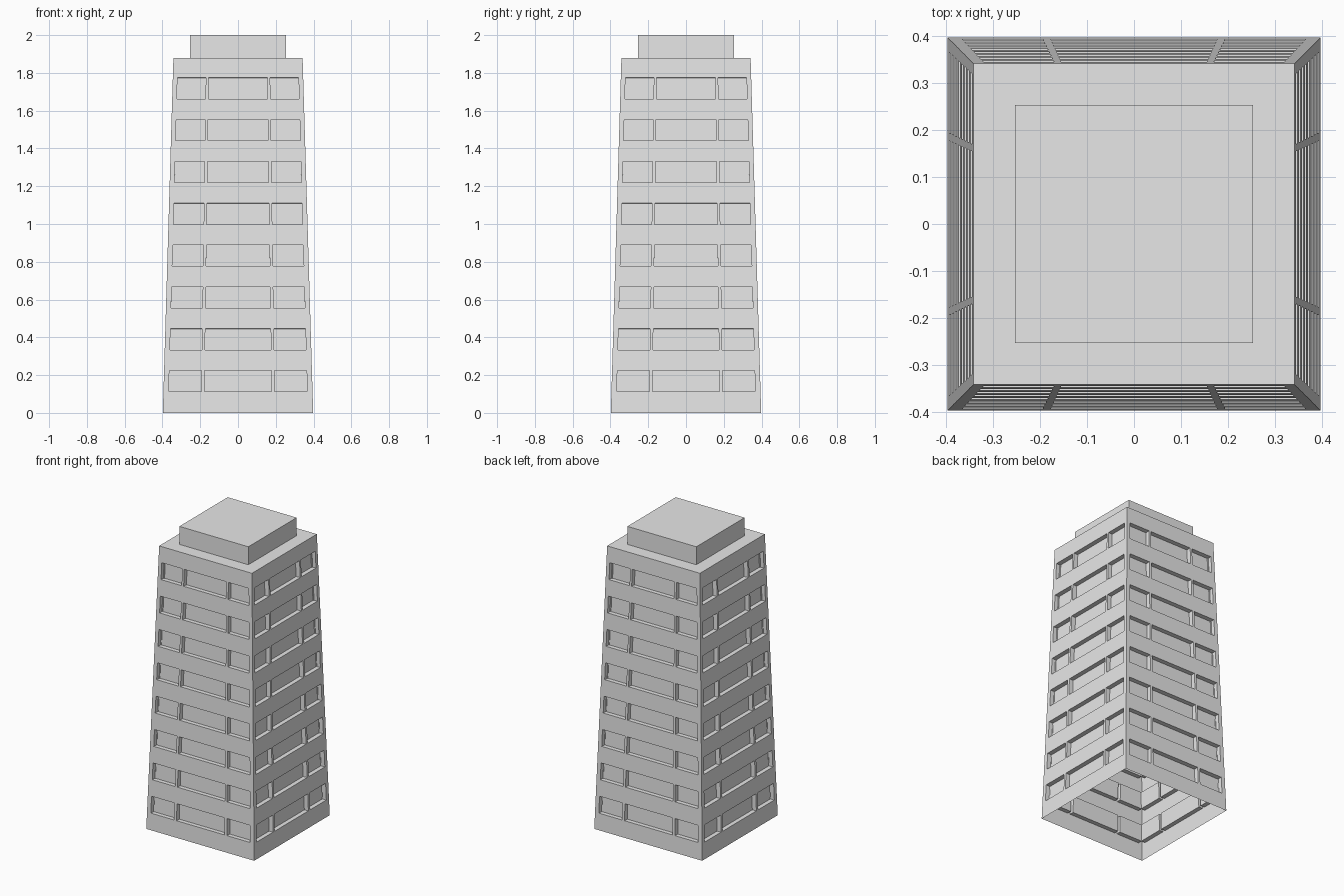
import bpy
import bmesh
from mathutils import Matrix, Vector
from math import pi

cube = bpy.data.objects.get("Cube")
if cube:
    bpy.data.objects.remove(cube, do_unlink=True)

BASE, TOP, ROOF_Z, HEIGHT = 0.398, 0.342, 1.88, 2.0
FLOORS, FIRST_SILL, STOREY, WINDOW_H, DEPTH = 8, 0.112, 0.2215, 0.112, 0.03
CAP = 0.218

concrete = bpy.data.materials.new("light_grey_concrete")
concrete.use_nodes = True
concrete.diffuse_color = (0.8, 0.8, 0.8, 1)
concrete.node_tree.nodes["Principled BSDF"].inputs["Base Color"].default_value = (0.8, 0.8, 0.8, 1)


def finish(bm, name):
    mesh = bpy.data.meshes.new(name)
    bm.to_mesh(mesh)
    bm.free()
    mesh.materials.append(concrete)
    obj = bpy.data.objects.new(name, mesh)
    bpy.context.collection.objects.link(obj)
    return obj


def wall_point(u, z, turn):
    half = BASE + (TOP - BASE) * z / ROOF_Z
    return turn @ Vector((u * half, -half, z))


# Tapered walls: a grid per side, with three windows on every floor
columns = [-1, -0.929, -0.493, -0.45, 0.45, 0.493, 0.929, 1]
rows = [0]
for floor in range(FLOORS):
    sill = FIRST_SILL + floor * STOREY
    rows += [sill, sill + WINDOW_H]
rows.append(ROOF_Z)

bm = bmesh.new()
windows = []
for side in range(4):
    turn = Matrix.Rotation(side * pi / 2, 3, "Z")
    grid = [[bm.verts.new(wall_point(u, z, turn)) for u in columns] for z in rows]
    for r in range(len(rows) - 1):
        for c in range(len(columns) - 1):
            face = bm.faces.new((grid[r][c], grid[r][c + 1],
                                 grid[r + 1][c + 1], grid[r + 1][c]))
            if r % 2 and c % 2:
                windows.append(face)

# Push the windows into the walls; the underside stays open
bm.normal_update()
bmesh.ops.inset_individual(bm, faces=windows, thickness=0, depth=-DEPTH)
bmesh.ops.remove_doubles(bm, verts=bm.verts, dist=0.0001)
finish(bm, "tower_walls")

# Flat roof with a raised plant room
bm = bmesh.new()
roof = bm.faces.new([bm.verts.new((x * TOP, y * TOP, ROOF_Z))
                     for x, y in ((-1, -1), (1, -1), (1, 1), (-1, 1))])
bm.normal_update()
bmesh.ops.inset_region(bm, faces=[roof], thickness=TOP - CAP, use_boundary=True)
raised = bmesh.ops.extrude_face_region(bm, geom=[roof])["geom"]
bmesh.ops.translate(bm, vec=(0, 0, HEIGHT - ROOF_Z),
                    verts=[g for g in raised if isinstance(g, bmesh.types.BMVert)])
if roof.is_valid:
    bmesh.ops.delete(bm, geom=[roof], context="FACES_ONLY")
bmesh.ops.recalc_face_normals(bm, faces=bm.faces)
finish(bm, "roof_and_plant_room")
